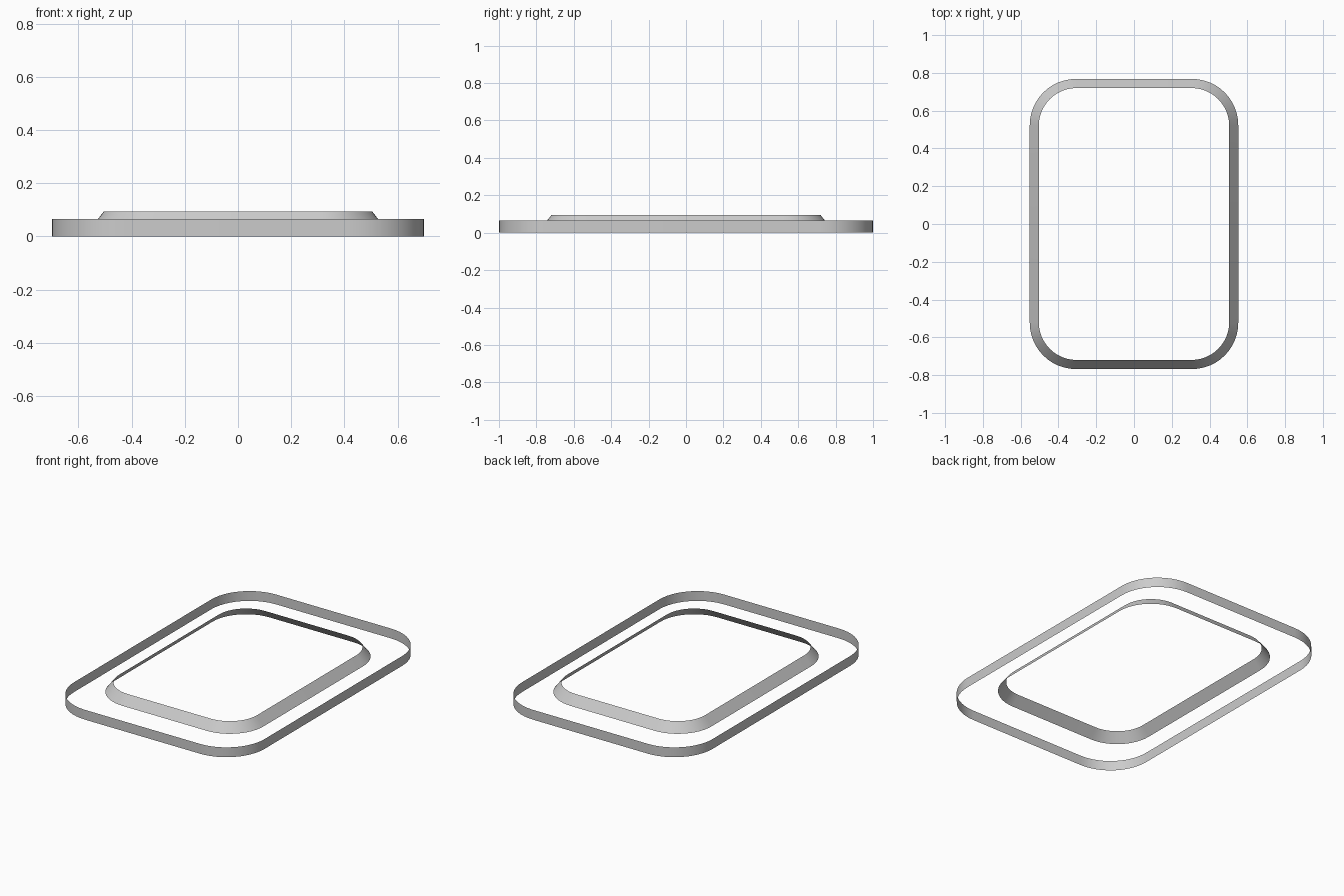
import bpy
import bmesh
from math import cos, sin, pi

# Remove the default cube
cube = bpy.data.objects.get("Cube")
if cube:
    bpy.data.objects.remove(cube, do_unlink=True)

# Single grey material
grey = bpy.data.materials.new("light grey")
grey.use_nodes = True
grey.diffuse_color = (0.6, 0.6, 0.6, 1)
grey.node_tree.nodes["Principled BSDF"].inputs["Base Color"].default_value = (0.6, 0.6, 0.6, 1)

CORNER_STEPS = 12


def rounded_rectangle(bm, half_x, half_y, radius, z):
    """Counter-clockwise loop of vertices around a rounded rectangle."""
    loop = []
    corners = [(1, 1), (-1, 1), (-1, -1), (1, -1)]
    for quarter, (sx, sy) in enumerate(corners):
        for i in range(CORNER_STEPS + 1):
            a = (quarter + i / CORNER_STEPS) * pi / 2
            loop.append(bm.verts.new((sx * (half_x - radius) + radius * cos(a),
                                      sy * (half_y - radius) + radius * sin(a), z)))
    return loop


def open_band(name, lower, upper):
    """Open strip of faces between two rounded rectangles."""
    bm = bmesh.new()
    low = rounded_rectangle(bm, *lower)
    high = rounded_rectangle(bm, *upper)
    for i in range(len(low)):
        j = (i + 1) % len(low)
        bm.faces.new((low[i], low[j], high[j], high[i]))
    mesh = bpy.data.meshes.new(name)
    bm.to_mesh(mesh)
    bm.free()
    mesh.materials.append(grey)
    mesh.shade_smooth()
    obj = bpy.data.objects.new(name, mesh)
    bpy.context.collection.objects.link(obj)
    return obj


# Upright outer rim
open_band("outer_rim", (0.7, 1.0, 0.28, 0), (0.7, 1.0, 0.28, 0.065))

# Raised inner band, sloping inward towards the top
open_band("inner_bevel", (0.552, 0.768, 0.245, 0.033), (0.504, 0.72, 0.2, 0.094))
